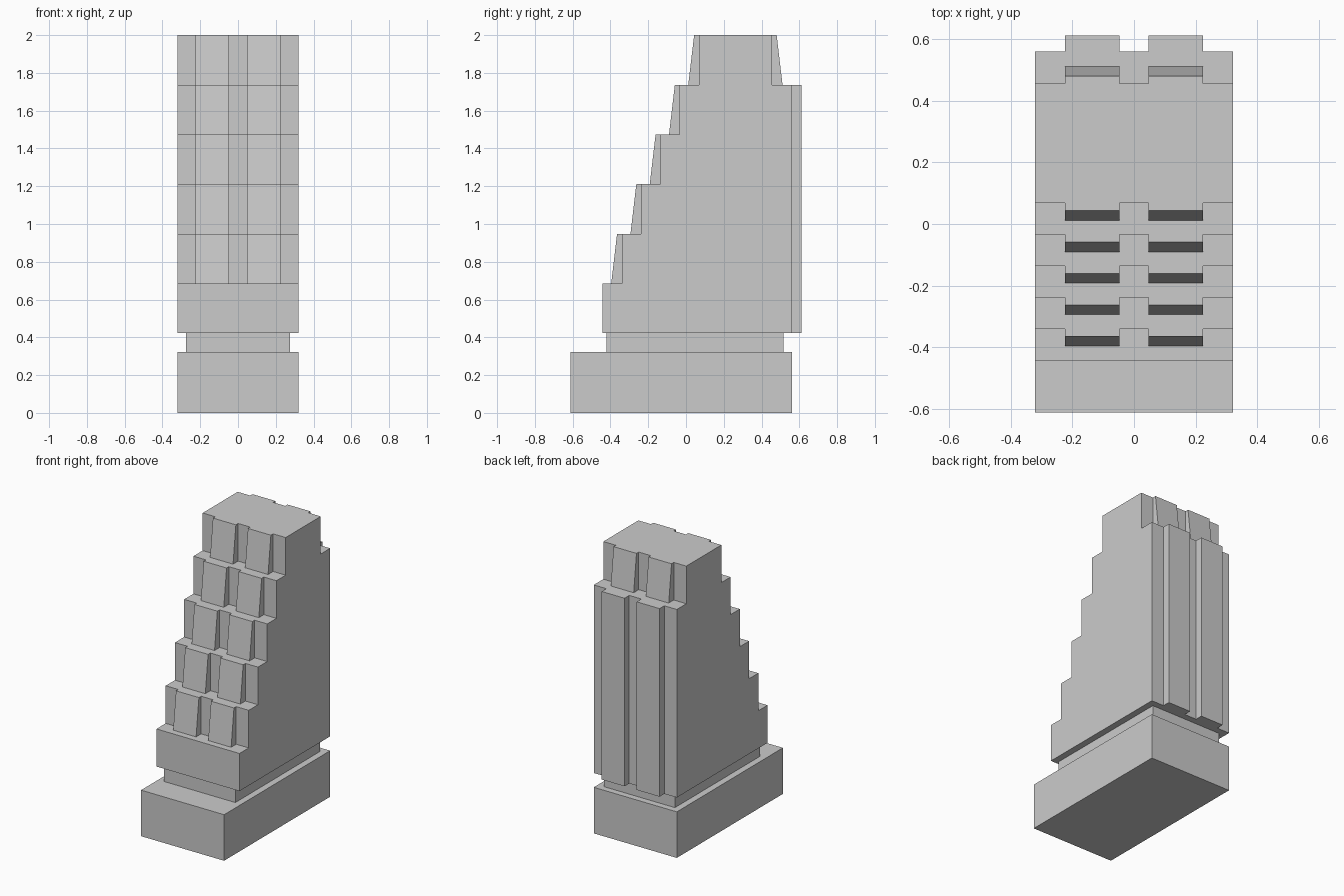
import bpy
import bmesh

if "Cube" in bpy.data.objects:
    bpy.data.objects.remove(bpy.data.objects["Cube"])


def prism(name, profile, x0, x1, mirror=False):
    """Extrude a (y, z) side profile from x0 to x1, optionally mirrored in x."""
    bm = bmesh.new()
    face = bm.faces.new([bm.verts.new((x0, y, z)) for y, z in profile])
    ext = bmesh.ops.extrude_face_region(bm, geom=[face])
    verts = [v for v in ext["geom"] if isinstance(v, bmesh.types.BMVert)]
    bmesh.ops.translate(bm, verts=verts, vec=(x1 - x0, 0, 0))
    bmesh.ops.recalc_face_normals(bm, faces=bm.faces)
    mesh = bpy.data.meshes.new(name)
    bm.to_mesh(mesh)
    bm.free()
    obj = bpy.data.objects.new(name, mesh)
    bpy.context.collection.objects.link(obj)
    if mirror:
        obj.modifiers.new("Mirror", 'MIRROR').use_axis[0] = True
    return obj


def rect(y0, y1, z0, z1):
    return [(y0, z0), (y1, z0), (y1, z1), (y0, z1)]


HALF = 0.321               # half width of the building
BAY = (0.047, 0.224)       # x range of a projecting bay
BACK, TOP_BACK = 0.56, 0.455
STEP = 0.102               # setback per tier
LEVELS = [0.422 + 0.263 * i for i in range(6)] + [2.0]
FRONTS = [-0.442 + STEP * i for i in range(6)]

# Podium and recessed neck
prism("podium", rect(-0.612, BACK, 0, 0.322), -HALF, HALF)
prism("neck", rect(-0.422, 0.515, 0.322, LEVELS[0]), -0.275, 0.275)

# Stepped tower body
profile = []
for i, y in enumerate(FRONTS):
    profile += [(y, LEVELS[i]), (y, LEVELS[i + 1])]
profile += [(TOP_BACK, 2.0), (TOP_BACK, LEVELS[5]),
            (BACK, LEVELS[5]), (BACK, LEVELS[0])]
prism("tower_body", profile, -HALF, HALF)

# Sloping bays on the front of each upper tier
for i in range(1, 6):
    y, z0, z1 = FRONTS[i], LEVELS[i], LEVELS[i + 1]
    prism(f"front_bay_{i}",
          [(y, z0), (y, z1), (y - 0.025, z1), (y - 0.056, z0)], *BAY, mirror=True)

# Sloping bays at the back of the top tier
z0, z1 = LEVELS[5], LEVELS[6]
prism("top_back_bay",
      [(TOP_BACK, z0), (TOP_BACK + 0.056, z0), (TOP_BACK + 0.025, z1), (TOP_BACK, z1)],
      *BAY, mirror=True)

# Tall straight piers down the back
prism("back_pier", rect(BACK, 0.612, LEVELS[0], LEVELS[5]), *BAY, mirror=True)
